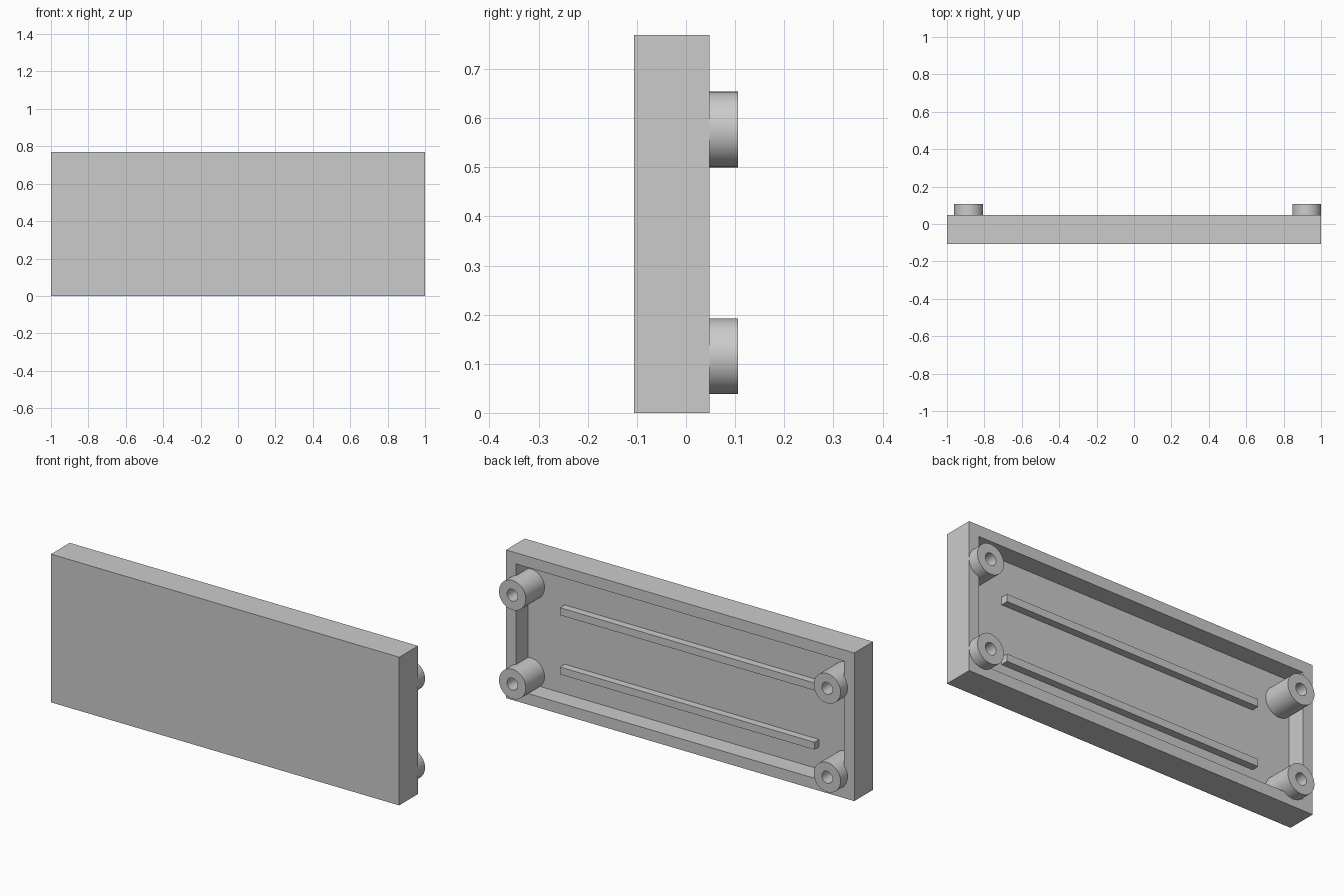
import bpy
import math

if "Cube" in bpy.data.objects:
    bpy.data.objects.remove(bpy.data.objects["Cube"], do_unlink=True)

MM = 2 / 52                      # one design unit
LENGTH, HEIGHT, DEPTH = 52 * MM, 20 * MM, 4 * MM
WALL = 1.5 * MM
FRONT = -2.75 * MM               # outer face of the panel
BACK = FRONT + DEPTH             # rim
FLOOR = FRONT + WALL             # bottom of the recess
TIP = BACK + 1.5 * MM            # end of the posts

grey = bpy.data.materials.new("light_grey")
grey.use_nodes = True
colour = (0.6, 0.6, 0.6, 1)
grey.diffuse_color = colour
grey.node_tree.nodes["Principled BSDF"].inputs["Base Color"].default_value = colour


def finish(name):
    ob = bpy.context.object
    ob.name = name
    bpy.ops.object.transform_apply(location=False, rotation=True, scale=True)
    ob.data.materials.append(grey)
    return ob


def box(name, x, y0, y1, z, width, height):
    bpy.ops.mesh.primitive_cube_add(size=1, location=(x, (y0 + y1) / 2, z))
    bpy.context.object.scale = (width, y1 - y0, height)
    return finish(name)


def rod(name, x, y0, y1, z, radius):
    bpy.ops.mesh.primitive_cylinder_add(
        vertices=64, radius=radius, depth=y1 - y0,
        location=(x, (y0 + y1) / 2, z), rotation=(math.pi / 2, 0, 0))
    return finish(name)


def cut(ob, cutter):
    mod = ob.modifiers.new("cut", "BOOLEAN")
    mod.operation, mod.solver, mod.object = "DIFFERENCE", "EXACT", cutter
    bpy.ops.object.select_all(action="DESELECT")
    bpy.context.view_layer.objects.active = ob
    ob.select_set(True)
    bpy.ops.object.modifier_apply(modifier=mod.name)


# Shallow tray with an open back
mid = HEIGHT / 2
panel = box("panel", 0, FRONT, BACK, mid, LENGTH, HEIGHT)
recess = box("recess_cutter", 0, FLOOR, TIP, mid,
             LENGTH - 2 * WALL, HEIGHT - 2 * WALL)
cut(panel, recess)
bpy.data.objects.remove(recess, do_unlink=True)

# Hollow screw posts; the left pair sits flush with the outer side
for side, x in (("right", -23 * MM), ("left", 24 * MM)):
    for level, z in (("lower", 3 * MM), ("upper", 15 * MM)):
        post = rod(f"{level}_{side}_post", x, FLOOR - 0.002, TIP, z, 2 * MM)
        hole = rod("hole_cutter", x, FLOOR - 0.004, TIP + MM, z, 0.8 * MM)
        cut(post, hole)
        cut(panel, hole)
        bpy.data.objects.remove(hole, do_unlink=True)
        bpy.ops.object.select_all(action="DESELECT")
        bpy.context.view_layer.objects.active = post
        post.select_set(True)
        bpy.ops.object.shade_smooth_by_angle(angle=math.radians(30))

# Stiffening ribs on the recess floor
for level, z in (("lower", 5 * MM), ("upper", 13 * MM)):
    box(f"{level}_rib", 0, FLOOR - 0.002, FLOOR + MM, z, 38 * MM, MM)
